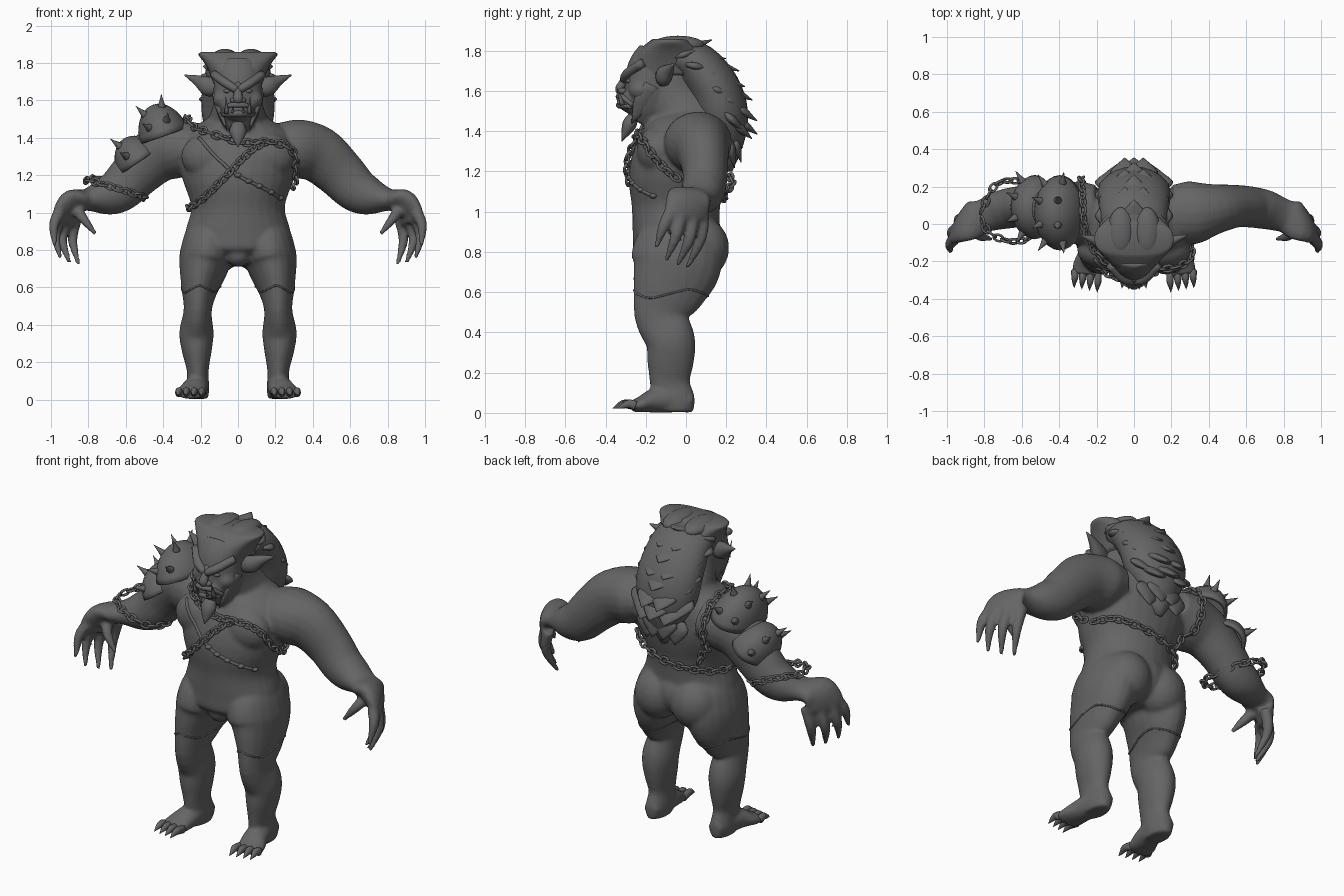
import bpy, bmesh, math
from mathutils import Vector, Matrix
from mathutils.bvhtree import BVHTree

cube = bpy.data.objects.get("Cube")
if cube:
    bpy.data.objects.remove(cube)

clay = bpy.data.materials.new("grey_clay")
clay.use_nodes = True
clay.diffuse_color = (0.13, 0.13, 0.13, 1)
clay.node_tree.nodes["Principled BSDF"].inputs["Base Color"].default_value = (0.13, 0.13, 0.13, 1)
X, Y, Z = Vector((1, 0, 0)), Vector((0, 1, 0)), Vector((0, 0, 1))
SIDES = (-1, 1)


def finish(name, bm):
    bmesh.ops.recalc_face_normals(bm, faces=bm.faces)
    for f in bm.faces:
        f.smooth = True
    me = bpy.data.meshes.new(name)
    bm.to_mesh(me)
    bm.free()
    me.materials.append(clay)
    ob = bpy.data.objects.new(name, me)
    bpy.context.collection.objects.link(ob)
    return ob


def spline(points, n):
    """Catmull-Rom through points of any dimension."""
    p = [Vector(q) for q in points]
    p = [p[0] * 2 - p[1]] + p + [p[-1] * 2 - p[-2]]
    out = []
    for a, b, c, d in zip(p, p[1:], p[2:], p[3:]):
        for i in range(n):
            t = i / n
            out.append((b * 2 + (c - a) * t + (a * 2 - b * 5 + c * 4 - d) * t**2
                        + (b * 3 - a - c * 3 + d) * t**3) / 2)
    return out + [p[-2]]


def loft(bm, points, u=X, sides=20, n=4, square=1.0):
    """Elliptic tube; each point is x, y, z, radius along u, radius across."""
    pts = spline(points, n)
    pos = [Vector(p[:3]) for p in pts]
    rings = []
    for i, p in enumerate(pts):
        t = (pos[min(i + 1, len(pos) - 1)] - pos[max(i - 1, 0)]).normalized()
        a = (u - t * u.dot(t)).normalized()
        b = t.cross(a)
        ring = []
        for k in range(sides):
            c, s = math.cos(math.tau * k / sides), math.sin(math.tau * k / sides)
            c, s = (math.copysign(abs(w) ** square, w) for w in (c, s))
            ring.append(bm.verts.new(pos[i] + a * c * max(p[3], .001) + b * s * max(p[4], .001)))
        rings.append(ring)
    for r, q in zip(rings, rings[1:]):
        for k in range(sides):
            j = (k + 1) % sides
            bm.faces.new((r[k], r[j], q[j], q[k]))
    bm.faces.new(rings[0])
    bm.faces.new(rings[-1])


def ball(bm, centre, radii):
    m = Matrix.Translation(centre) @ Matrix.Diagonal((*radii, 1))
    bmesh.ops.create_uvsphere(bm, u_segments=20, v_segments=12, radius=1, matrix=m)


def leaf(bm, base, tip, width, thick, u=X, sides=10):
    b, t = Vector(base), Vector(tip)
    m = b.lerp(t, .4)
    loft(bm, [(*b, width * .7, thick * .7), (*m, width, thick), (*t, .002, .002)], u, sides, 3)


def spike(bm, base, tip, r):
    b, t = Vector(base), Vector(tip)
    u = X if abs((t - b).normalized().x) < .8 else Y
    loft(bm, [(*b, r, r), (*b.lerp(t, .5), r * .45, r * .45), (*t, .001, .001)], u, 8, 2)


# Body: overlapping masses fused into one skin
bm = bmesh.new()
loft(bm, [(0, -.05, .72, .1, .12), (0, -.045, .8, .26, .21), (0, -.05, .9, .28, .215),
          (0, -.05, 1.03, .25, .22), (0, -.045, 1.18, .298, .24), (0, -.005, 1.32, .325, .23),
          (0, .03, 1.43, .27, .19), (0, .04, 1.51, .15, .13)], sides=28)
loft(bm, [(0, .05, 1.4, .2, .18), (0, -.05, 1.55, .14, .15), (0, -.1, 1.68, .12, .12)])
loft(bm, [(0, -.23, 1.44, .05, .05), (0, -.2, 1.5, .1, .1), (0, -.18, 1.6, .13, .125),
          (0, -.17, 1.7, .13, .125), (0, -.13, 1.78, .13, .11)])
ball(bm, (0, -.26, 1.55), (.085, .08, .065))
ball(bm, (0, -.17, .78), (.07, .07, .07))
ball(bm, (0, .06, .86), (.16, .13, .14))
for s in SIDES:
    ball(bm, (s * .14, -.14, 1.3), (.165, .105, .13))
    ball(bm, (s * .08, -.225, 1.605), (.055, .06, .05))
    ball(bm, (s * .12, .08, .82), (.14, .135, .15))
    # leg and foot
    loft(bm, [(s * .13, -.05, 1.0, .06, .1), (s * .145, -.045, .9, .125, .19),
              (s * .165, -.045, .8, .14, .225), (s * .182, -.05, .72, .135, .22),
              (s * .205, -.09, .6, .1, .182), (s * .215, -.122, .48, .075, .135),
              (s * .222, -.077, .36, .092, .123), (s * .22, -.077, .26, .08, .117),
              (s * .215, -.08, .15, .058, .1), (s * .215, -.06, .06, .062, .105),
              (s * .215, -.06, .005, .055, .095)])
    loft(bm, [(s * .215, .03, .05, .045, .045), (s * .215, -.05, .07, .06, .068),
              (s * .23, -.16, .06, .07, .06), (s * .25, -.23, .04, .08, .038),
              (s * .255, -.27, .035, .076, .03)])
    # arm
    loft(bm, [(s * .2, .06, 1.36, .15, .12), (s * .31, .06, 1.345, .17, .155),
              (s * .43, .08, 1.31, .135, .152), (s * .54, .095, 1.215, .115, .135),
              (s * .63, .09, 1.125, .11, .122), (s * .71, .075, 1.088, .105, .103),
              (s * .8, .045, 1.07, .09, .062), (s * .86, .03, 1.06, .09, .055)], Y)
    # palm, knuckles set on a diagonal
    loft(bm, [(s * .81, .04, 1.07, .085, .052), (s * .88, .015, 1.055, .115, .06),
              (s * .92, .0, .99, .12, .045), (s * .925, -.01, .94, .1, .03)], Vector((s * .5, -.85, 0)))
    # fingers
    for r, m, t in (((.86, .085, .99), (.885, .07, .86), (.852, .005, .72)),
                    ((.905, .035, .99), (.94, .015, .86), (.9, -.045, .73)),
                    ((.945, -.025, .99), (.975, -.05, .88), (.95, -.1, .755)),
                    ((.955, -.075, 1.0), (.985, -.11, .93), (.98, -.15, .82)),
                    ((.87, .0, 1.03), (.83, -.06, .97), (.76, -.08, .885))):
        loft(bm, [(s * r[0], r[1], r[2], .034, .034), (s * m[0], m[1], m[2], .03, .028),
                  (s * t[0], t[1], t[2], .011, .011)], Y, 10)
body = finish("body", bm)
rem = body.modifiers.new("fuse", 'REMESH')
rem.mode, rem.voxel_size, rem.use_smooth_shade = 'VOXEL', .011, True
smo = body.modifiers.new("soften", 'SMOOTH')
smo.factor, smo.iterations = .5, 6
bpy.context.view_layer.update()
skin = BVHTree.FromObject(body, bpy.context.evaluated_depsgraph_get())


def on_skin(p, gap):
    loc, nor, _, _ = skin.find_nearest(Vector(p))
    return loc + nor * gap, nor


# Toes with claws
bm = bmesh.new()
for s in SIDES:
    for k in range(4):
        x, y = s * (.193 + k * .041), -.315 + .008 * k
        loft(bm, [(x, -.25, .035, .02, .024), (x, y + .01, .045, .019, .022),
                  (x + s * .003, y - .02, .035, .012, .014), (x + s * .004, y - .05, .022, .001, .001)], sides=10)
finish("toes", bm)

# Face: brows, eyes, nose, lips, ears and chin beard
bm = bmesh.new()
for s in SIDES:
    loft(bm, [(s * .005, -.305, 1.655, .022, .025), (s * .06, -.285, 1.69, .024, .03),
              (s * .13, -.215, 1.74, .022, .025)], Z, 10)
    ball(bm, (s * .055, -.282, 1.65), (.022, .016, .012))
    ball(bm, (s * .022, -.315, 1.6), (.022, .022, .016))
    loft(bm, [(s * .1, -.12, 1.66, .035, .03), (s * .16, -.11, 1.675, .052, .04),
              (s * .215, -.085, 1.705, .03, .025), (s * .285, -.06, 1.735, .003, .003)], Z, 12)
    leaf(bm, (s * .125, -.17, 1.63), (s * .06, -.27, 1.44), .05, .02, Y)
loft(bm, [(0, -.28, 1.69, .02, .02), (0, -.315, 1.64, .022, .02), (0, -.33, 1.605, .026, .022),
          (0, -.31, 1.585, .012, .012)], sides=12)
loft(bm, [(-.085, -.265, 1.53, .012, .012), (-.05, -.315, 1.57, .014, .014), (0, -.335, 1.575, .014, .014),
          (.05, -.315, 1.57, .014, .014), (.085, -.265, 1.53, .012, .012)], Z, 10)
loft(bm, [(-.08, -.27, 1.525, .014, .014), (0, -.33, 1.53, .018, .018), (.08, -.27, 1.525, .014, .014)], Z, 10)
leaf(bm, (0, -.26, 1.48), (0, -.32, 1.35), .045, .035, sides=12)
finish("face_features", bm)

# Tusks
bm = bmesh.new()
for s in SIDES:
    spike(bm, (s * .06, -.315, 1.53), (s * .065, -.345, 1.62), .014)
    spike(bm, (s * .028, -.33, 1.535), (s * .028, -.35, 1.575), .009)
finish("tusks", bm)

# Flared forehead crest with two soft swellings on top
bm = bmesh.new()
loft(bm, [(0, -.08, 1.68, .13, .21), (0, -.08, 1.74, .15, .19), (0, -.08, 1.8, .18, .155),
          (0, -.08, 1.845, .212, .105), (0, -.08, 1.858, .195, .085)], sides=32, square=.8)
for s in SIDES:
    ball(bm, (s * .07, -.04, 1.83), (.07, .13, .045))
finish("crest", bm)

# Mane: core mass with broad layered locks
bm = bmesh.new()
loft(bm, [(0, -.04, 1.77, .165, .085), (0, .05, 1.73, .18, .115), (0, .14, 1.61, .195, .13),
          (0, .18, 1.48, .185, .13), (0, .2, 1.36, .13, .095), (0, .2, 1.2, .02, .03)], sides=24)
ROWS = [(-.02, 1.8, .13, 1.855), (.05, 1.78, .21, 1.77), (.12, 1.74, .265, 1.7), (.17, 1.67, .305, 1.63),
        (.21, 1.61, .33, 1.555), (.24, 1.54, .365, 1.46), (.25, 1.46, .355, 1.385), (.24, 1.38, .28, 1.25)]
for i, (y, z, ty, tz) in enumerate(ROWS):
    for k in ((-1, 0, 1) if i % 2 == 0 else (-1.2, -.45, .45, 1.2)):
        x = k * (.105 if i < 6 else .075)
        drop = 3 * x * x
        leaf(bm, (x, y - drop, z - drop), (x * 1.05, ty - drop * 1.6, tz - drop * 1.3), .08, .024)
finish("mane", bm)

# Layered spiked shoulder plates on the right arm
for name, centre, radii, tilt, cols in (
        ("upper_shoulder_plate", (-.385, .06, 1.38), (.13, .195, .2), -.34, (-.45, .3)),
        ("lower_shoulder_plate", (-.515, .09, 1.25), (.12, .165, .165), -.6, (-.3,))):
    place = Matrix.Translation(centre) @ Matrix.Rotation(tilt, 4, 'Y')
    bm = bmesh.new()
    bmesh.ops.create_uvsphere(bm, u_segments=28, v_segments=20, radius=1)
    bmesh.ops.delete(bm, geom=[v for v in bm.verts if v.co.z < .1], context='VERTS')
    bm.transform(place @ Matrix.Diagonal((*radii, 1)))
    plate = finish(name, bm)
    sol = plate.modifiers.new("thickness", 'SOLIDIFY')
    sol.thickness, sol.offset = .018, 0
    bm = bmesh.new()
    for c in cols:
        for a in (-1.0, -.35, .35, 1.0):
            d = Vector((math.sin(c), math.cos(c) * math.sin(a), math.cos(c) * math.cos(a)))
            base = Vector(d[i] * radii[i] for i in range(3))
            spike(bm, place @ (base * .97), place @ (base + d * .075), .026)
    finish(name + "_spikes", bm)


# Chains of alternating oval links
def chain(name, points, snap=True, pitch=.042):
    path = spline(points, 40)
    if snap:
        path = [on_skin(p, .018)[0] for p in path]
    bm = bmesh.new()
    last, count = path[0], 0
    for p in path[1:]:
        if (p - last).length < pitch:
            continue
        t = (p - last).normalized()
        mid = (p + last) / 2
        nor = on_skin(mid, 0)[1]
        side = t.cross(nor).normalized()
        side = Matrix.Rotation(.6 if count % 2 else -.75, 3, t) @ side
        up = side.cross(t)
        rows = []
        for i in range(14):
            a = math.tau * i / 14
            out = t * math.cos(a) + side * math.sin(a)
            c = mid + t * math.cos(a) * .028 + side * math.sin(a) * .018
            rows.append([bm.verts.new(c + out * math.cos(b) * .0075 + up * math.sin(b) * .0075)
                         for b in (math.tau * j / 6 for j in range(6))])
        for i in range(14):
            r, q = rows[i], rows[(i + 1) % 14]
            for j in range(6):
                bm.faces.new((r[j], r[j - 1], q[j - 1], q[j]))
        last, count = p, count + 1
    finish(name, bm)


chain("chest_chain_upper", [(-.27, .05, 1.53), (-.24, -.12, 1.47), (-.1, -.24, 1.42), (.03, -.28, 1.39),
                            (.16, -.28, 1.4), (.27, -.2, 1.34), (.32, -.12, 1.22), (.3, 0, 1.14)])
chain("chest_chain_lower", [(.13, -.28, 1.39), (.03, -.3, 1.3), (-.08, -.3, 1.18),
                            (-.2, -.24, 1.07), (-.28, -.1, 1.02)])
chain("back_chain", [(.3, 0, 1.14), (.24, .15, 1.12), (0, .24, 1.07), (-.2, .17, 1.04), (-.28, -.1, 1.02)])
chain("shoulder_chain", [(-.27, .05, 1.53), (-.28, .24, 1.44), (-.28, .24, 1.3), (-.26, .2, 1.16),
                         (-.2, .18, 1.05)])
chain("forearm_chain", [(-.82, .06, 1.17), (-.74, .21, 1.18), (-.6, .22, 1.12), (-.5, .07, 1.08),
                        (-.55, -.07, 1.1), (-.68, -.09, 1.14), (-.79, -.03, 1.17), (-.82, .06, 1.17)], False)


# Raised hems around the thighs and the seam across the chest
def cord(name, points, r, lumps=False):
    bm = bmesh.new()
    pts = [on_skin(p, 0)[0] for p in spline(points, 6)]
    loft(bm, [(*p, r, r) for p in pts], Z + X * .3, 8, 1)
    if lumps:
        for p in pts[len(pts) // 2::3]:
            ball(bm, p, (.02, .018, .013))
    finish(name, bm)


cord("chest_seam", [(-.22, -.2, 1.42), (-.12, -.28, 1.3), (0, -.3, 1.2), (.12, -.28, 1.14),
                    (.25, -.18, 1.07)], .009, True)
for s, label in ((-1, "right"), (1, "left")):
    ring = [(s * .205 + .12 * math.cos(a), -.08 + .2 * math.sin(a), .59 + .02 * math.sin(3 * a))
            for a in (math.tau * i / 12 for i in range(13))]
    cord(label + "_thigh_hem", ring, .005)
